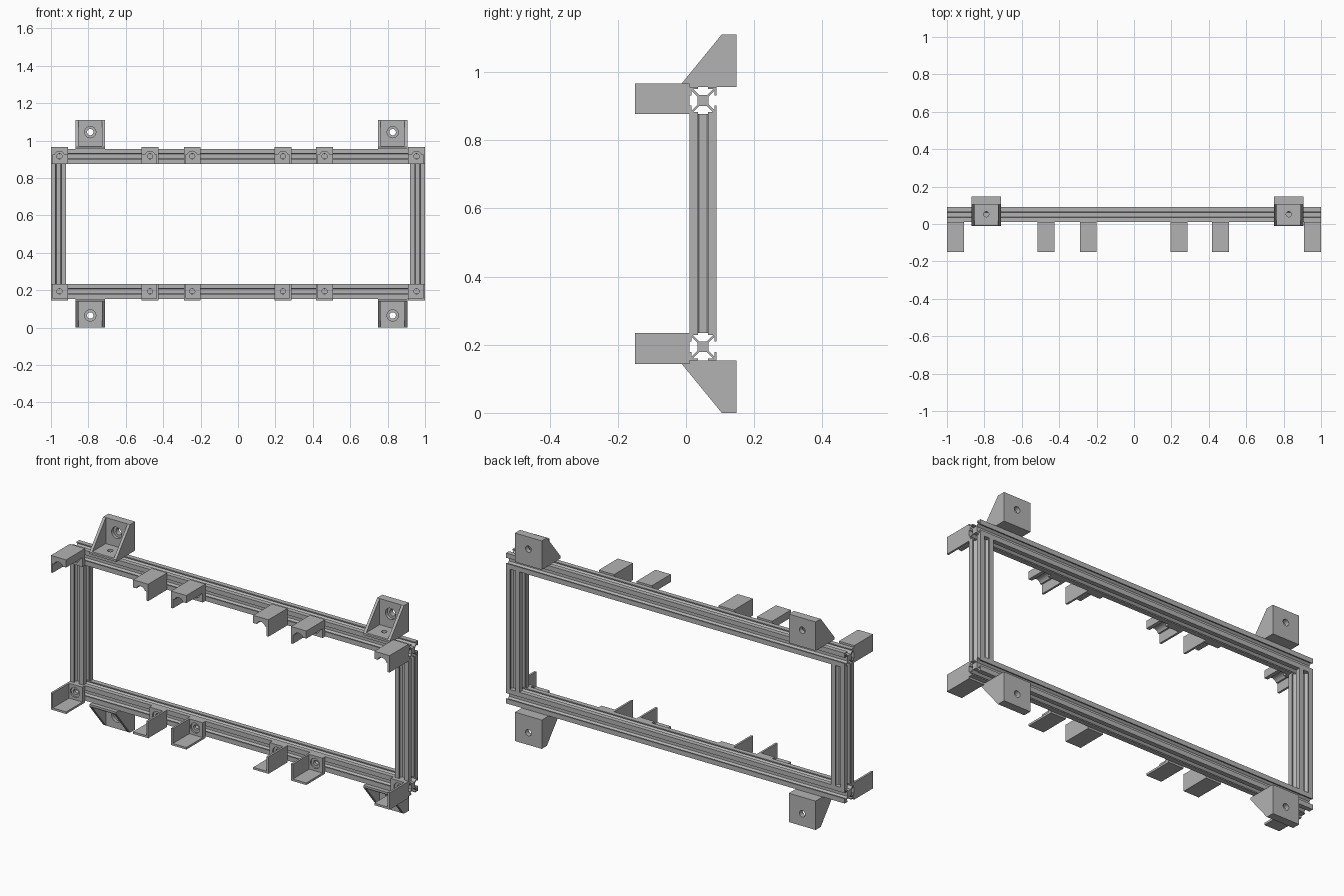
import bpy, bmesh, math
from mathutils import Vector

cube = bpy.data.objects.get("Cube")
if cube:
    bpy.data.objects.remove(cube, do_unlink=True)

MID = 0.555        # height of the frame's middle
RAIL = 0.361       # rail centre above or below the middle
HALF = 0.04        # half the width of a rail
DEPTH = 0.05       # y of the frame centre

grey = bpy.data.materials.new("plain grey")
grey.use_nodes = True
grey.diffuse_color = (0.45, 0.45, 0.45, 1)
grey.node_tree.nodes["Principled BSDF"].inputs["Base Color"].default_value = (0.45, 0.45, 0.45, 1)


def prism(name, points, start, end):
    """Sweep a closed polygon of 3D points from start to end."""
    bm = bmesh.new()
    face = bm.faces.new([bm.verts.new(Vector(p) + Vector(start)) for p in points])
    moved = bmesh.ops.extrude_face_region(bm, geom=[face])["geom"]
    bmesh.ops.translate(bm, vec=Vector(end) - Vector(start),
                        verts=[v for v in moved if isinstance(v, bmesh.types.BMVert)])
    bmesh.ops.recalc_face_normals(bm, faces=bm.faces)
    mesh = bpy.data.meshes.new(name)
    bm.to_mesh(mesh)
    bm.free()
    mesh.materials.append(grey)
    obj = bpy.data.objects.new(name, mesh)
    bpy.context.collection.objects.link(obj)
    return obj


def box(name, x, y, z):
    z = sorted(z)
    outline = [(x[i], y[j], 0) for i, j in ((0, 0), (1, 0), (1, 1), (0, 1))]
    return prism(name, outline, (0, 0, z[0]), (0, 0, z[1]))


def rod(radius, start, end, sides=32):
    """Cylinder along y or z, used to drill holes."""
    along_y = start[1] != end[1]
    ring = []
    for i in range(sides):
        a = math.tau * i / sides
        c, s = radius * math.cos(a), radius * math.sin(a)
        ring.append((c, 0, s) if along_y else (c, s, 0))
    return prism("drill", ring, start, end)


def cut(obj, *cutters):
    for cutter in cutters:
        cutter.hide_render = True
        mod = obj.modifiers.new("cut", "BOOLEAN")
        mod.operation = "DIFFERENCE"
        mod.solver = "EXACT"
        mod.object = cutter
        bpy.context.view_layer.objects.active = obj
        bpy.ops.object.modifier_apply(modifier=mod.name)
        bpy.data.objects.remove(cutter, do_unlink=True)


def slot_profile():
    """Square extrusion section with a T-slot on each side."""
    half = [(HALF, HALF), (0.015, HALF), (0.015, 0.034), (0.0295, 0.034), (0.0115, 0.016)]
    side = half + [(-u, v) for u, v in reversed(half[1:])]
    section = []
    for _ in range(4):
        section += side
        side = [(-v, u) for u, v in side]
    return section


section = slot_profile()

# Slotted frame: two long rails and two posts
for s, level in ((1, "top"), (-1, "bottom")):
    prism(level + "_rail", [(0, u, v) for u, v in section],
          (-1, DEPTH, MID + s * RAIL), (1, DEPTH, MID + s * RAIL))
inner = RAIL - HALF
for s, side in ((1, "left"), (-1, "right")):
    prism(side + "_post", [(u, v, 0) for u, v in section],
          (s * 0.96, DEPTH, MID - inner), (s * 0.96, DEPTH, MID + inner))


def holder(name, x, wall, s):
    """Open tray bolted to the rail front; wall is the closed side, s is up or down."""
    def z(h):
        return MID + s * h
    w, skin = 0.045, 0.011
    obj = box(name, (x - w, x + w), (-0.15, 0.01), (z(inner), z(0.411)))
    # the upper holders have a thick roof with a screwdriver groove
    deck = 0.37 if s > 0 else 0.411 - skin
    sides = sorted((x + wall * (w - skin), x - wall * 0.1))
    plate = -0.012
    cut(obj,
        box("cavity", sides, (-0.2, plate), (z(inner - 0.05), z(deck))),
        rod(0.027, (x, -0.2, z(RAIL)), (x, plate + 0.008, z(RAIL))),
        rod(0.014, (x, -0.1, z(RAIL)), (x, 0.05, z(RAIL))))


def corner(name, x, s):
    """Gusseted mounting corner above or below a rail."""
    def z(h):
        return MID + s * h
    w = 0.079
    outline = [(-0.012, 0.401), (-0.012, 0.412), (0.105, 0.555), (0.148, 0.555), (0.148, 0.401)]
    obj = prism(name, [(0, y, z(h)) for y, h in outline], (x - w, 0, 0), (x + w, 0, 0))
    hole = z(0.49)
    cut(obj,
        box("cavity", (x - w + 0.015, x + w - 0.015), (-0.1, 0.105), (z(0.416), z(0.7))),
        rod(0.03, (x, 0.09, hole), (x, 0.122, hole)),
        rod(0.017, (x, 0.1, hole), (x, 0.2, hole)),
        rod(0.014, (x, 0.052, z(0.39)), (x, 0.052, z(0.43))))


# Front holders work in facing pairs; mounting corners sit near the ends
pairs = [(-0.955, -0.47), (-0.245, 0.24), (0.463, 0.955)]
for s, level in ((1, "top"), (-1, "bottom")):
    for n, (a, b) in enumerate(pairs, 1):
        holder(f"{level}_holder_{n}_right", a, -1, s)
        holder(f"{level}_holder_{n}_left", b, 1, s)
    corner(level + "_right_mount", -0.79, s)
    corner(level + "_left_mount", 0.827, s)
